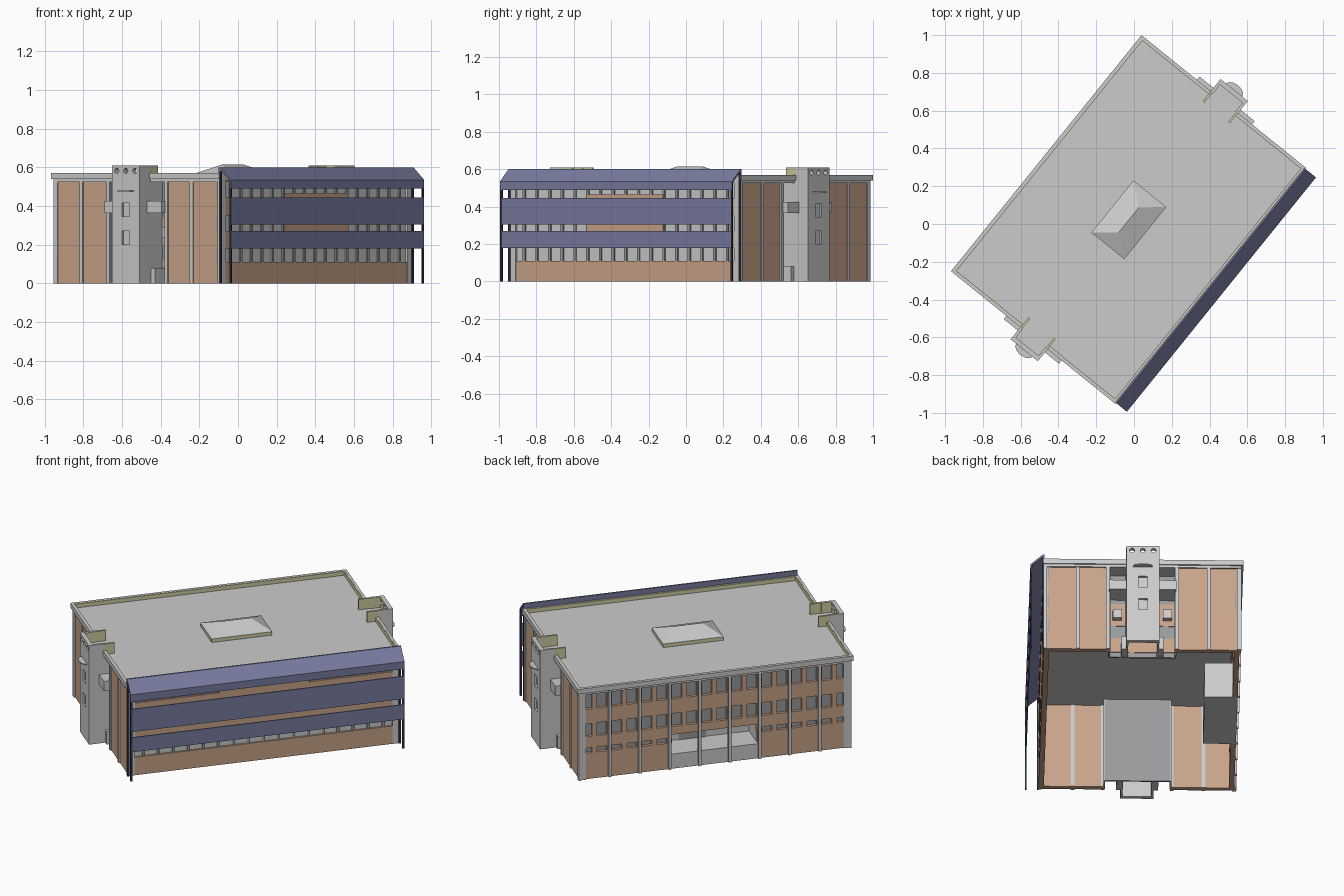
import bpy, bmesh, math
from mathutils import Matrix, Vector

cube = bpy.data.objects.get("Cube")
if cube:
    bpy.data.objects.remove(cube, do_unlink=True)

TURN = Matrix.Rotation(math.radians(51.1), 4, "Z")   # building is set diagonally


def material(name, rgb):
    m = bpy.data.materials.new(name)
    m.use_nodes = True
    m.diffuse_color = (*rgb, 1)
    m.node_tree.nodes["Principled BSDF"].inputs["Base Color"].default_value = (*rgb, 1)
    return m


GREY = material("pale grey concrete", (0.6, 0.6, 0.6))
BRICK = material("tan brick", (0.58, 0.37, 0.25))
BLUE = material("slate blue panel", (0.19, 0.20, 0.35))
CREAM = material("olive cream lining", (0.62, 0.60, 0.35))
NAVY = material("dark navy steel", (0.03, 0.034, 0.06))
GLASS = material("grey glass", (0.32, 0.33, 0.34))


def finish(name, bm, mat):
    bmesh.ops.recalc_face_normals(bm, faces=bm.faces)
    bm.transform(TURN)
    mesh = bpy.data.meshes.new(name)
    bm.to_mesh(mesh)
    bm.free()
    mesh.materials.append(mat)
    ob = bpy.data.objects.new(name, mesh)
    bpy.context.scene.collection.objects.link(ob)
    return ob


def add_box(bm, x0, x1, y0, y1, z0, z1):
    size = Matrix.Diagonal((abs(x1 - x0), abs(y1 - y0), abs(z1 - z0), 1))
    mid = Matrix.Translation(((x0 + x1) / 2, (y0 + y1) / 2, (z0 + z1) / 2))
    bmesh.ops.create_cube(bm, size=1, matrix=mid @ size)


def boxes(name, mat, items):
    bm = bmesh.new()
    for b in items:
        add_box(bm, *b)
    return finish(name, bm, mat)


def cut(ob, bm):
    """Subtract the shapes in bm from ob."""
    cutter = finish("cutter", bm, GREY)
    cutter.hide_render = True
    mod = ob.modifiers.new("openings", "BOOLEAN")
    mod.operation, mod.solver, mod.object = "DIFFERENCE", "EXACT", cutter
    bpy.context.view_layer.objects.active = ob
    bpy.ops.object.modifier_apply(modifier=mod.name)
    bpy.data.objects.remove(cutter, do_unlink=True)


L = 0.785                 # half length of the walls
BACK, FRONT = 0.575, -0.52
BAY = 2 * L / 9
DOOR = 1.5 * BAY          # half width of the three middle bays
MID, TW, RW = 0.0325, 0.0925, 0.185   # end tower centre, half width, recess half width
ROOF = 0.545


def piers(y0, y1, z0, z1, width, skip_middle=False):
    out = []
    for i in range(19):
        x = -L + i * BAY / 2
        if not (skip_middle and abs(x) < DOOR - 0.01):
            out.append((max(-L, x - width / 2), min(L, x + width / 2), y0, y1, z0, z1))
    return out


# Roof slab
boxes("roof", GREY, [(-0.795, 0.795, -0.515, 0.585, 0.525, ROOF)])

# Entrance-side wall: spandrels, piers, glass
y0, y1 = BACK - 0.03, BACK
wall = [(-L, L, y0, y1, a, b) for a, b in ((0.21, 0.26), (0.34, 0.43), (0.52, 0.54))]
for s in (-1, 1):
    wall += [(s * DOOR, s * L, y0, y1, a, b) for a, b in ((0, 0.16), (0.19, 0.21))]
wall += piers(y0, y1, 0.26, 0.34, 0.029) + piers(y0, y1, 0.43, 0.52, 0.029)
wall += piers(y0, y1, 0.16, 0.19, 0.029, True)
boxes("entrance_side_wall", BRICK, wall)
glass = [(-L, L, y0 + 0.005, y0 + 0.012, 0.25, 0.53)]
glass += [(s * DOOR, s * L, y0 + 0.005, y0 + 0.012, 0.15, 0.2) for s in (-1, 1)]
boxes("entrance_side_glass", GLASS, glass)
boxes("entrance_side_pilasters", GREY,
      [(-L + i * BAY - 0.008, -L + i * BAY + 0.008, BACK - 0.01, BACK + 0.012, 0, 0.54)
       for i in range(10)])

# Recessed entrance porch
boxes("entrance_porch", GREY, [
    (-DOOR, DOOR, 0.39, BACK, 0, 0.09),
    (-DOOR, DOOR, 0.39, 0.40, 0.09, 0.21),
    (-DOOR, -DOOR + 0.01, 0.40, y0, 0.09, 0.21),
    (DOOR - 0.01, DOOR, 0.40, y0, 0.09, 0.21),
    (-DOOR, DOOR, 0.39, y0, 0.21, 0.22)])
boxes("porch_door", GLASS, [(0, 0.16, 0.40, 0.405, 0.09, 0.17)])

# Canopy-side wall
y0, y1 = FRONT, FRONT + 0.03
wall = [(-L, L, y0, y1, a, b) for a, b in ((0, 0.11), (0.18, 0.27), (0.35, 0.445), (0.53, 0.545))]
wall += [(-DOOR, DOOR, y0, y1, a, b) for a, b in ((0.27, 0.35), (0.445, 0.465))]
boxes("canopy_side_wall", BRICK, wall)
boxes("canopy_side_glass", GREY, [(-L, L, y0 + 0.012, y0 + 0.02, 0.1, 0.535)])
mullions = []
for a, b in ((0.11, 0.18), (0.27, 0.35), (0.445, 0.53)):
    mullions += piers(y0 + 0.004, y1, a, b, 0.016)
boxes("canopy_side_mullions", GLASS, mullions)

# Blue sun screens and their posts
boxes("sun_screens", BLUE, [(-0.795, 0.795, -0.595, -0.588, a, b)
                            for a, b in ((0.18, 0.27), (0.305, 0.445))])
bm = bmesh.new()
profile = [(-0.595, 0.49), (-0.595, 0.535), (-0.525, 0.60), (-0.515, 0.60), (-0.515, 0.57),
           (-0.522, 0.57), (-0.522, 0.588), (-0.588, 0.53), (-0.588, 0.49)]
face = bm.faces.new([bm.verts.new((-0.797, y, z)) for y, z in profile])
ext = bmesh.ops.extrude_face_region(bm, geom=[face])
bmesh.ops.translate(bm, vec=(1.594, 0, 0),
                    verts=[v for v in ext["geom"] if isinstance(v, bmesh.types.BMVert)])
finish("sloping_canopy", bm, BLUE)
boxes("canopy_posts", NAVY, [(s * 0.785, s * 0.797, y, y + 0.009, 0, h)
                             for s in (-1, 1) for y, h in ((-0.595, 0.53), (-0.527, 0.59))])

# Parapet with lined inner faces
band = [(-0.803, 0.803, 0.58, 0.597, 0.54, 0.57), (-0.803, 0.803, -0.522, -0.508, 0.54, 0.57)]
lining = [(-0.788, 0.788, 0.575, 0.58, ROOF, 0.569), (-0.788, 0.788, -0.508, -0.503, ROOF, 0.569)]
for s in (-1, 1):
    for a, b in ((-0.52, MID - TW), (MID + TW, 0.59)):
        band.append((s * 0.788, s * 0.803, a, b, 0.54, 0.57))
        lining.append((s * 0.783, s * 0.788, a, b, ROOF, 0.569))
boxes("parapet", GREY, band)
boxes("parapet_lining", CREAM, lining)

# Hipped skylight on a curb
boxes("skylight_curb", CREAM, [(-0.175, 0.175, -0.075, 0.145, ROOF, 0.568)])
bm = bmesh.new()
a, b, c, d = [bm.verts.new((x, y, 0.568)) for x, y in
              ((-0.177, -0.077), (0.177, -0.077), (0.177, 0.147), (-0.177, 0.147))]
e, f = [bm.verts.new((x, 0.035, 0.615)) for x in (-0.085, 0.085)]
for loop in ((a, b, f, e), (b, c, f), (c, d, e, f), (d, a, e), (d, c, b, a)):
    bm.faces.new(loop)
finish("skylight", bm, GREY)

# Both end walls with their stair towers
for s, end in ((-1, "left_end"), (1, "right_end")):
    lo, hi = MID - RW, MID + RW
    boxes(end + "_wall", BRICK, [
        (s * 0.755, s * L, FRONT, lo, 0, 0.54), (s * 0.755, s * L, hi, BACK, 0, 0.54),
        (s * 0.69, s * 0.70, lo, hi, 0.20, 0.34), (s * 0.69, s * 0.70, lo, hi, 0.03, 0.12)])
    boxes(end + "_pilasters", GREY, [
        (s * 0.75, s * 0.793, y - 0.01, y + 0.01, 0, 0.54)
        for y in (-0.512, -0.329, lo - 0.008, hi + 0.008, 0.403, 0.572)])
    boxes(end + "_recess_glass", GLASS, [(s * 0.685, s * 0.695, lo, hi, 0, 0.53)])
    boxes(end + "_recess_returns", GREY, [(s * 0.69, s * 0.78, y - 0.005, y + 0.005, 0, 0.53)
                                          for y in (lo, hi)])
    # Tower side walls, projecting window boxes and low plinths
    sides, bays, fins = [], [], []
    for t in (-1, 1):
        edge, inner, outer = MID + t * TW, MID + t * (TW - 0.012), MID + t * (RW + 0.003)
        sides += [(s * 0.69, s * 0.86, inner, edge, 0, ROOF),
                  (s * 0.80, s * 0.86, inner, edge, ROOF, 0.61)]
        fins += [(s * 0.735, s * 0.80, inner, edge, ROOF, 0.609),
                 (s * 0.80, s * 0.86, inner - t * 0.004, inner, ROOF, 0.609)]
        bays += [(s * 0.70, s * 0.825, edge, outer, 0.365, 0.425),
                 (s * 0.70, s * 0.73, MID + t * 0.115, MID + t * 0.165, 0.235, 0.29),
                 (s * 0.70, s * 0.79, edge, edge + t * 0.025, 0, 0.08)]
    boxes(end + "_tower_sides", GREY, sides)
    boxes(end + "_tower_fins", CREAM, fins)
    boxes(end + "_window_boxes", GREY, bays)
    boxes(end + "_tower_roof", GREY, [(s * 0.79, s * 0.862, MID - TW + 0.01, MID + TW - 0.01,
                                      0.53, ROOF)])
    # Tower front: window niches below, round openings above
    front = boxes(end + "_tower_front", GREY,
                  [(s * 0.86, s * 0.885, MID - TW, MID + TW, 0, ROOF)])
    bm = bmesh.new()
    for z in (0.2, 0.345):
        add_box(bm, s * 0.873, s * 0.9, MID - 0.025, MID + 0.025, z, z + 0.07)
    cut(front, bm)
    top = boxes(end + "_tower_top", GREY,
                [(s * 0.86, s * 0.885, MID - TW, MID + TW, ROOF, 0.61)])
    bm = bmesh.new()
    for k in (-1, 0, 1):
        place = Matrix.Translation((s * 0.872, MID + k * 0.06, 0.582))
        bmesh.ops.create_cone(bm, cap_ends=True, segments=16, radius1=0.014, radius2=0.014,
                              depth=0.1, matrix=place @ Matrix.Rotation(math.pi / 2, 4, "Y"))
    cut(top, bm)
    top.data.materials.append(CREAM)
    inward = TURN.to_3x3() @ Vector((-s, 0, 0))
    for p in top.data.polygons:
        p.material_index = 1 if p.normal.dot(inward) > 0.95 and len(p.vertices) > 3 else 0
    # Thin rounded ledge
    bm = bmesh.new()
    bmesh.ops.create_cone(bm, cap_ends=True, segments=24, radius1=1, radius2=1, depth=0.006,
                          matrix=Matrix.Translation((s * 0.882, MID, 0.477))
                          @ Matrix.Diagonal((0.035, 0.055, 1, 1)))
    finish(end + "_tower_ledge", bm, GREY)
